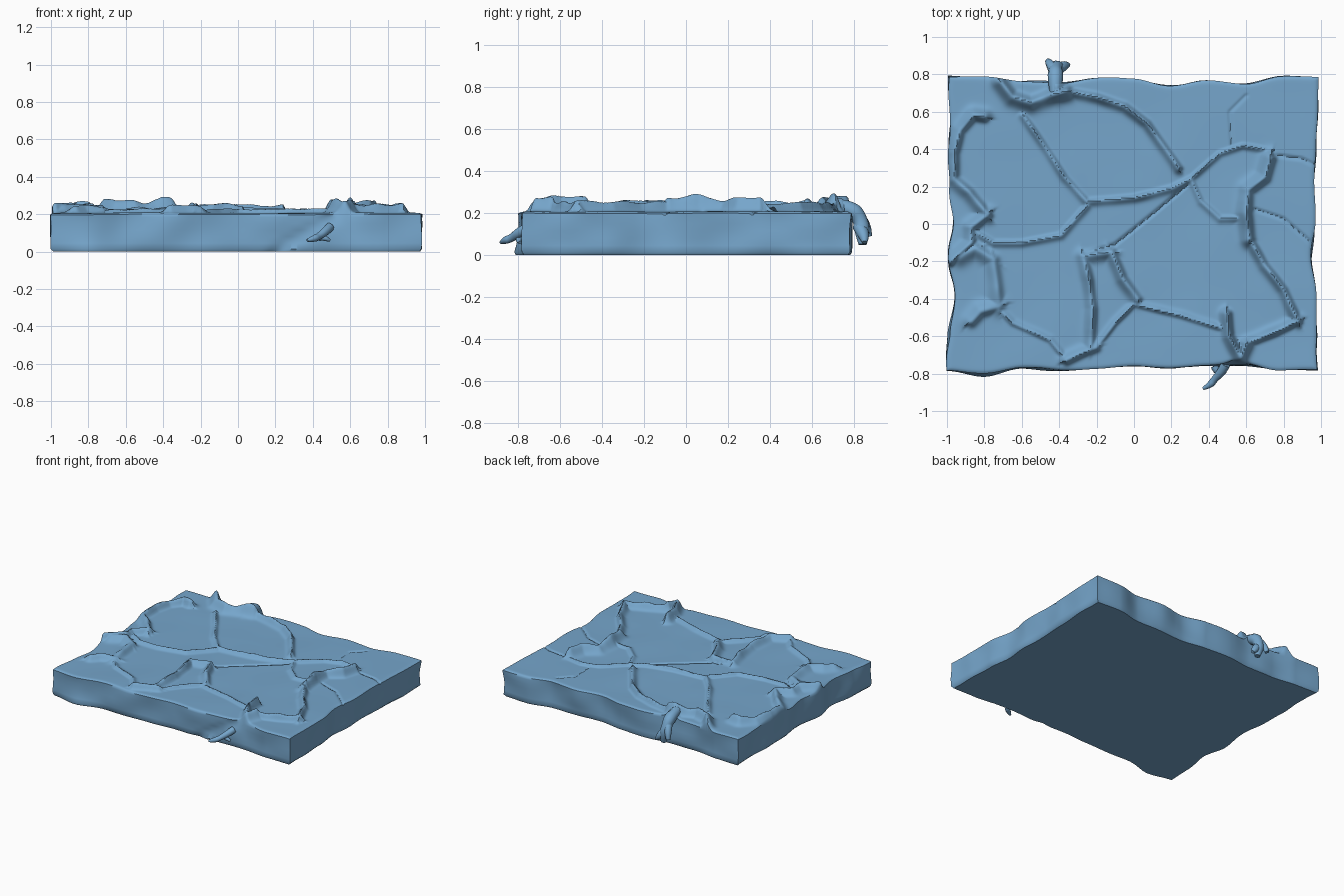
import bpy, bmesh, math
from mathutils import Vector, noise

default = bpy.data.objects.get("Cube")
if default:
    bpy.data.objects.remove(default, do_unlink=True)

stone = bpy.data.materials.new("blue stone")
stone.use_nodes = True
colour = (0.18, 0.38, 0.60, 1)
stone.diffuse_color = colour
bsdf = stone.node_tree.nodes["Principled BSDF"]
bsdf.inputs["Base Color"].default_value = colour
bsdf.inputs["Roughness"].default_value = 0.8

TOP = 0.207
ridges = []


def ridge(height, width, *points):
    """Raised lip (or sunken crack when height is negative) along a path."""
    path = [Vector(p) for p in points]
    for a, b in zip(path, path[1:]):
        ridges.append((height, width, a, b, b - a, (b - a).length_squared))


# Left edge lips
ridge(.05, .032, (-.8, .57), (-.86, .58), (-.93, .5), (-.96, .38), (-.96, .24), (-.88, .17),
      (-.78, .05), (-.87, -.02), (-.87, -.1), (-.98, -.2))
ridge(.04, .04, (-.93, -.17), (-.85, -.13), (-.75, -.19), (-.72, -.44), (-.82, -.47), (-.87, -.52))
# Back lip
ridge(.065, .038, (-.71, .76), (-.65, .68), (-.55, .65), (-.45, .69), (-.36, .71))
ridge(.05, .045, (-.42, .7), (-.42, .8))
ridge(.04, .024, (-.36, .71), (-.2, .68), (-.05, .63), (.07, .54), (.15, .43), (.24, .3))
# Right lip
ridge(.065, .036, (.73, .35), (.7, .25), (.61, .18), (.6, .06), (.62, -.08))
ridge(.045, .026, (.62, -.08), (.7, -.22), (.8, -.35), (.88, -.52), (.75, -.58), (.6, -.64))
# Front lips
ridge(.065, .028, (.5, -.48), (.51, -.6), (.57, -.71), (.6, -.64))
ridge(.022, .018, (.5, -.57), (.25, -.49), (0, -.43), (-.1, -.53), (-.2, -.66))
ridge(.04, .03, (-.2, -.66), (-.28, -.69), (-.36, -.73))
ridge(.045, .03, (-.27, -.17), (-.24, -.3), (-.22, -.45), (-.23, -.66))
ridge(.045, .03, (-.27, -.17), (-.12, -.15), (-.06, -.29), (.02, -.4))
ridge(.02, .018, (-.36, -.73), (-.45, -.62), (-.65, -.53), (-.72, -.46))
# Thin lips between the middle plates
ridge(.022, .018, (-.85, -.04), (-.75, -.1), (-.6, -.1), (-.39, -.06), (-.25, .1))
ridge(.025, .02, (-.59, .58), (-.48, .42), (-.37, .25), (-.25, .12), (0, .14), (.2, .19), (.3, .24))
ridge(.02, .015, (.3, .24), (.46, .38), (.58, .42), (.7, .4))
ridge(.02, .018, (.31, .23), (.36, .12), (.46, .03), (.58, .03))
# Fine cracks
ridge(-.012, .009, (.29, .21), (.1, .05), (-.1, -.11), (-.26, -.16))
ridge(-.01, .009, (.75, .37), (.9, .35), (.98, .31))
ridge(-.01, .009, (.65, .08), (.8, .03), (.95, -.1))
ridge(-.007, .009, (.52, .42), (.51, .6), (.6, .69))


def relief(x, y):
    """Height of the top surface above its base level."""
    p = Vector((x, y))
    up = down = 0
    for h, w, a, b, ab, l2 in ridges:
        reach = 3 * w
        if (x < min(a.x, b.x) - reach or x > max(a.x, b.x) + reach or
                y < min(a.y, b.y) - reach or y > max(a.y, b.y) + reach):
            continue
        t = max(0, min(1, (p - a).dot(ab) / l2))
        off = p - a - ab * t
        # One flank is steeper, like a lip pushed up by the next plate
        flank = w * (.65 if ab.cross(off) > 0 else 1.1)
        value = h * math.exp(-off.length_squared / flank ** 2)
        up, down = max(up, value), min(down, value)
    wander = 1 + .4 * noise.noise((x * 9, y * 9, 0))
    return up * wander + down + .005 * noise.noise((x * 3, y * 3, 4))


def wave(samples, t):
    """Smoothly interpolated outline for t from -1 to 1."""
    f = (t + 1) / 2 * (len(samples) - 1)
    i = max(0, min(int(f), len(samples) - 2))
    s = max(0, min(1, f - i))
    s = s * s * (3 - 2 * s)
    return samples[i] * (1 - s) + samples[i + 1] * s


BACK = (.79, .78, .76, .76, .78, .77, .74, .76, .75, .79, .78)
FRONT = (.78, .79, .77, .78, .77, .76, .77, .76, .75, .78, .78)
LEFT = (1, .99, .96, .995, .965, .985, .99, .98, .99)
RIGHT = (.98, .98, .97, .95, .965, .96, .97, .985, .98)


def warp(u, v, z):
    """Place a square block coordinate on the uneven outline."""
    rough = .014 * noise.noise((u * 4, v * 4, z * 7))
    # Bulging foot and slanting gouge on the front face
    foot = .03 * math.exp(-((u + .8) / .14) ** 2) * max(0, 1 - z / .17) if v < 0 else 0
    gouge = -.014 * math.exp(-((u - .2 - 1.7 * z) / .05) ** 2) if v < 0 else 0
    x = u * (wave(LEFT if u < 0 else RIGHT, v) + rough * u ** 4)
    y = v * (wave(FRONT if v < 0 else BACK, u) + (rough + foot + gouge) * v ** 4)
    return x, y


# Slab: fine top grid, side walls extruded down, flat base
bm = bmesh.new()
bmesh.ops.create_grid(bm, x_segments=240, y_segments=190, size=1)
for v in bm.verts:
    v.co.z = TOP
rim = [e for e in bm.edges if e.is_boundary]
top_verts = set(bm.verts)
for z, scale in ((.185, 1), (.15, 1), (.115, 1), (.08, 1), (.045, 1), (.014, 1), (0, .988)):
    made = bmesh.ops.extrude_edge_only(bm, edges=rim)["geom"]
    rim = [g for g in made if isinstance(g, bmesh.types.BMEdge)]
    for v in (g for g in made if isinstance(g, bmesh.types.BMVert)):
        v.co = (v.co.x * scale, v.co.y * scale, z)
bmesh.ops.holes_fill(bm, edges=rim, sides=0)
for v in bm.verts:
    u, w, z = v.co
    x, y = warp(u, w, z)
    if v in top_verts:
        z += relief(x, y) - .009 * max(abs(u), abs(w)) ** 120
    v.co = (x, y, z)
bmesh.ops.recalc_face_normals(bm, faces=bm.faces)
mesh = bpy.data.meshes.new("cracked_slab")
bm.to_mesh(mesh)
bm.free()
slab = bpy.data.objects.new("cracked_slab", mesh)
bpy.context.collection.objects.link(slab)
mesh.materials.append(stone)
bpy.ops.object.select_all(action='DESELECT')
slab.select_set(True)
bpy.context.view_layer.objects.active = slab
bpy.ops.object.shade_smooth_by_angle(angle=math.radians(45))


def strand(name, *points):
    """Tapered drip; each point is x, y, z, radius."""
    curve = bpy.data.curves.new(name, 'CURVE')
    curve.dimensions = '3D'
    curve.bevel_depth = 1
    curve.bevel_resolution = 3
    curve.use_fill_caps = True
    spline = curve.splines.new('NURBS')
    spline.points.add(len(points) - 1)
    for point, (x, y, z, r) in zip(spline.points, points):
        point.co = (x, y, z, 1)
        point.radius = r
    spline.order_u = 3
    spline.use_endpoint_u = True
    spline.resolution_u = 6
    curve.materials.append(stone)
    bpy.context.collection.objects.link(bpy.data.objects.new(name, curve))


# Drips hanging over the back edge
strand("back_drip", (-.42, .7, .24, .03), (-.42, .79, .22, .045), (-.42, .83, .17, .035),
       (-.41, .84, .11, .04), (-.4, .84, .05, .02))
strand("back_drip_left", (-.42, .81, .19, .03), (-.45, .86, .15, .028), (-.46, .87, .09, .015))
strand("back_drip_right", (-.42, .82, .14, .03), (-.38, .85, .1, .035), (-.35, .85, .06, .012))
# Drip at the front edge
strand("front_drip", (.49, -.75, .13, .025), (.47, -.79, .11, .025), (.43, -.83, .08, .018),
       (.41, -.86, .07, .02), (.37, -.88, .06, .008))
strand("front_drip_foot", (.43, -.76, .08, .02), (.45, -.81, .08, .02), (.49, -.79, .06, .008))
